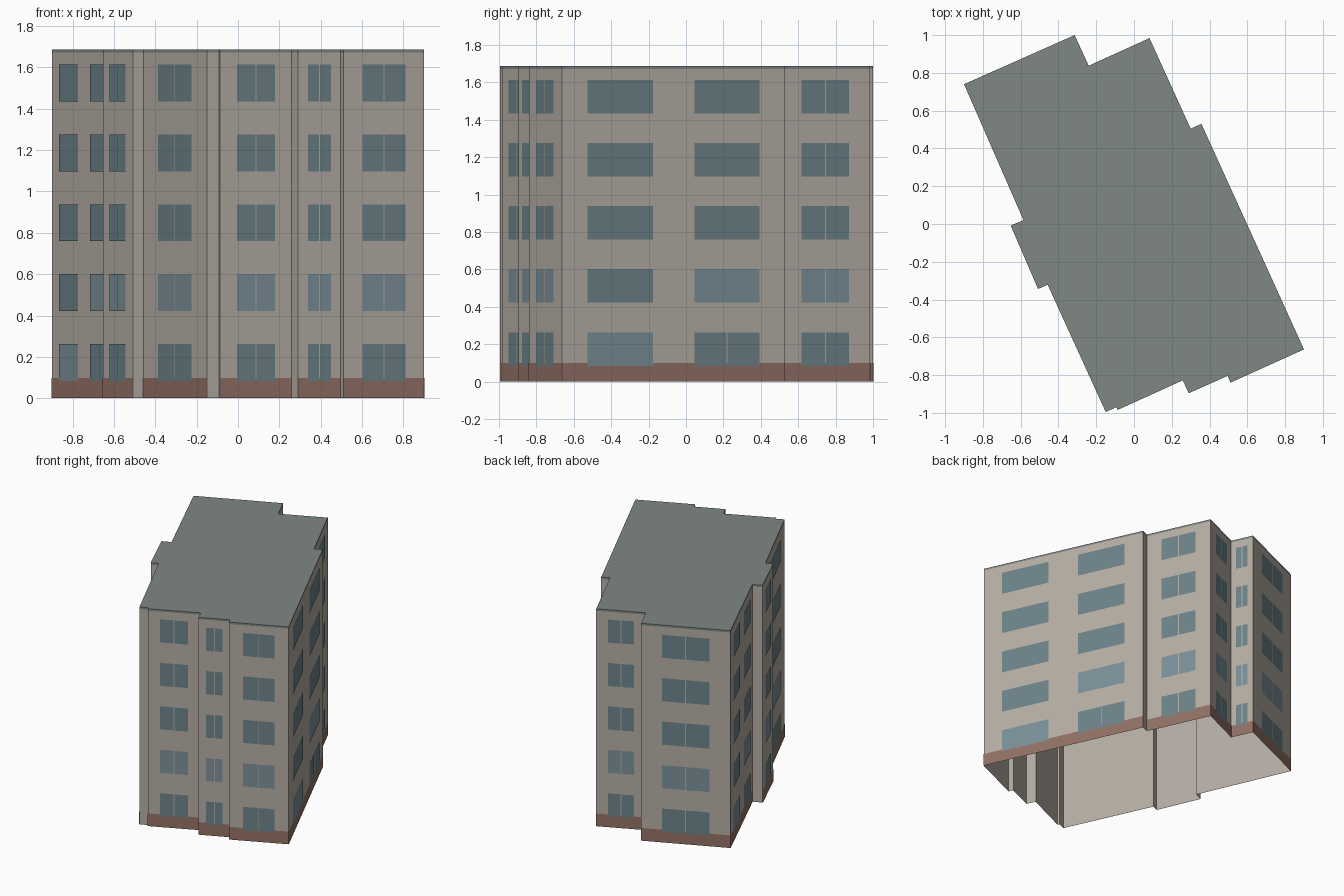
import bpy
from mathutils import Vector

if "Cube" in bpy.data.objects:
    bpy.data.objects.remove(bpy.data.objects["Cube"])

H = 1.687           # total height
FLOORS = 5
FH = H / FLOORS     # floor height
SLAB = 0.015        # roof edge thickness

# Footprint, counter-clockwise seen from above
PLAN = [(-0.90, 0.74), (-0.585, 0.02), (-0.653, -0.008), (-0.508, -0.344),
        (-0.457, -0.322), (-0.15, -0.995), (-0.093, -0.97), (-0.086, -0.984),
        (0.258, -0.828), (0.29, -0.896), (0.496, -0.804), (0.51, -0.84),
        (0.90, -0.664), (0.357, 0.53), (0.30, 0.505), (0.082, 0.984),
        (-0.24, 0.838), (-0.314, 1.0)]


def material(name, color):
    m = bpy.data.materials.new(name)
    m.diffuse_color = (*color, 1)
    m.use_nodes = True
    m.node_tree.nodes["Principled BSDF"].inputs["Base Color"].default_value = m.diffuse_color
    return m


def add_mesh(name, verts, faces, mat):
    me = bpy.data.meshes.new(name)
    me.from_pydata(verts, [], faces)
    me.materials.append(mat)
    ob = bpy.data.objects.new(name, me)
    bpy.context.collection.objects.link(ob)
    return ob


def add_quads(name, quads, mat):
    verts = [v for q in quads for v in q]
    faces = [tuple(range(i, i + 4)) for i in range(0, len(verts), 4)]
    return add_mesh(name, verts, faces, mat)


def panel(a, b, t0, t1, z0, z1, out):
    """Upright rectangle on wall a-b between fractions t0 and t1."""
    d = b - a
    n = Vector((d.y, -d.x)).normalized() * out
    p, q = a + d * t0 + n, a + d * t1 + n
    return [(p.x, p.y, z0), (q.x, q.y, z0), (q.x, q.y, z1), (p.x, p.y, z1)]


wall_mat = material("wall", (0.46, 0.42, 0.37))
roof_mat = material("roof", (0.21, 0.245, 0.235))
base_mat = material("base", (0.29, 0.165, 0.13))
glass_mat = material("glass", (0.15, 0.225, 0.25))
pale_mat = material("pale_glass", (0.20, 0.28, 0.315))

pts = [Vector(p) for p in PLAN]
edges = list(zip(pts, pts[1:] + pts[:1]))

walls, rim, bands, glass, pale = [], [], [], [], []
for a, b in edges:
    length = (b - a).length
    walls.append(panel(a, b, 0, 1, 0, H - SLAB, 0))
    rim.append(panel(a, b, 0, 1, H - SLAB, H, 0))
    if length < 0.12:        # short returns stay plain
        continue
    bands.append(panel(a, b, 0, 1, 0, 0.098, 0.0015))
    # long walls carry two wide windows per floor, others one split window
    spans = [(0.115, 0.407), (0.593, 0.885)] if length > 0.76 else [(0.235, 0.765)]
    for w, (t0, t1) in enumerate(spans):
        single = len(spans) == 1
        pale_floor = 1 if single or w == 1 else 0
        for f in range(FLOORS):
            z0, z1 = FH * (f + 0.25), FH * (f + 0.78)
            target = pale if f == pale_floor else glass
            if single or (w == 1 and f == 0):
                mid, gap = (t0 + t1) / 2, 0.003 / length
                parts = [(t0, mid - gap), (mid + gap, t1)]
            else:
                parts = [(t0, t1)]
            target += [panel(a, b, s, e, z0, z1, 0.003) for s, e in parts]

# Outer shell, open underneath
add_quads("walls", walls, wall_mat)
# Flat roof with thin edge
n = len(pts)
roof_verts = [(p.x, p.y, z) for z in (H - SLAB, H) for p in pts]
roof_faces = [tuple(range(n, 2 * n))]
roof_faces += [(i, (i + 1) % n, (i + 1) % n + n, i + n) for i in range(n)]
add_mesh("roof", roof_verts, roof_faces, roof_mat)
# Plinth band and windows
add_quads("base_band", bands, base_mat)
add_quads("windows", glass, glass_mat)
add_quads("pale_windows", pale, pale_mat)
